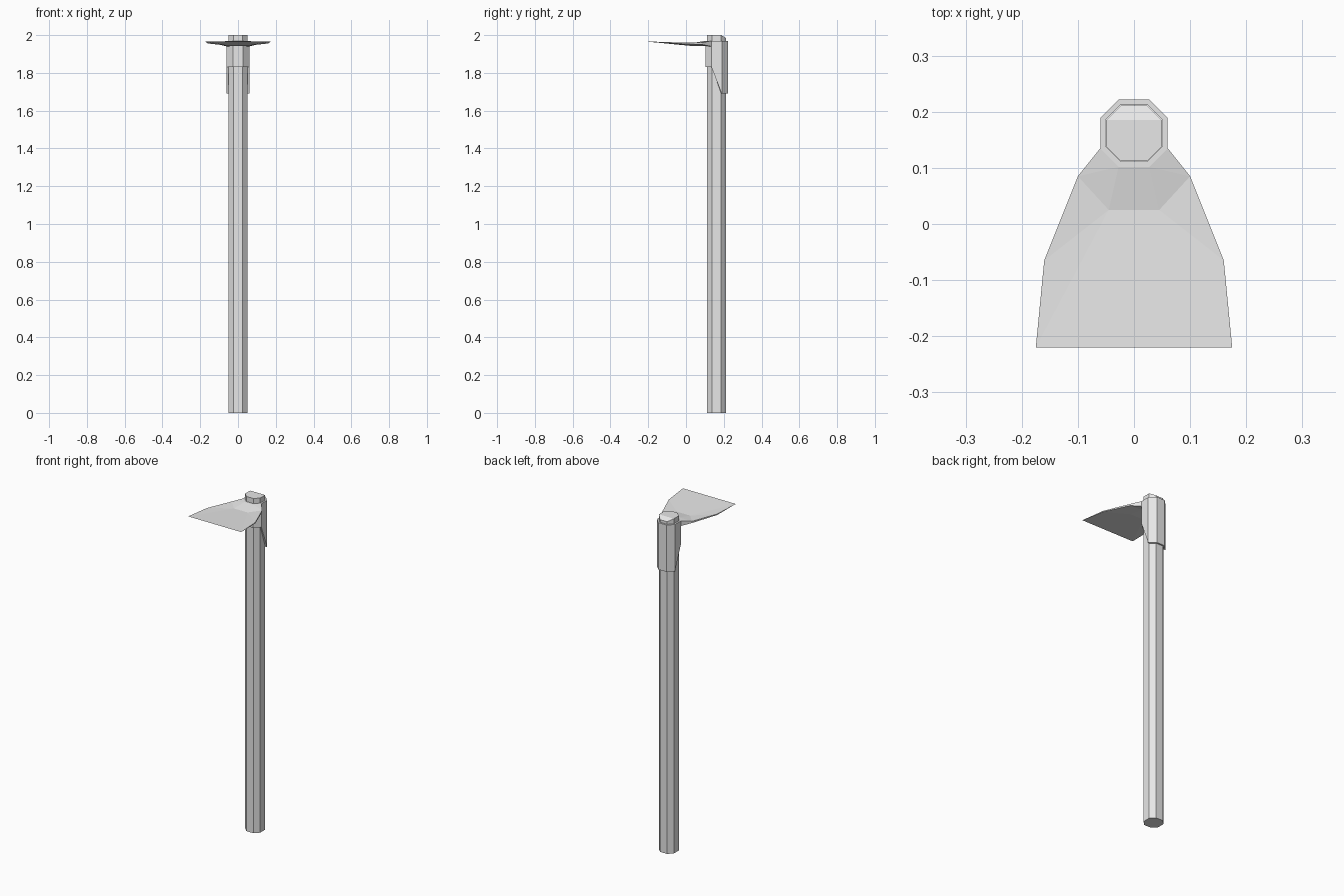
import bpy, bmesh

if "Cube" in bpy.data.objects:
    bpy.data.objects.remove(bpy.data.objects["Cube"])

metal = bpy.data.materials.new("light grey")
metal.diffuse_color = (0.8, 0.8, 0.8, 1)
metal.use_nodes = True
metal.node_tree.nodes["Principled BSDF"].inputs["Base Color"].default_value = metal.diffuse_color


def finish(name, bm):
    bmesh.ops.recalc_face_normals(bm, faces=bm.faces)
    me = bpy.data.meshes.new(name)
    bm.to_mesh(me)
    bm.free()
    me.materials.append(metal)
    ob = bpy.data.objects.new(name, me)
    bpy.context.collection.objects.link(ob)
    return ob


def octagon(r, flat, cy=0.162):
    pts = [(flat, -r), (r, -flat), (r, flat), (flat, r)]
    pts += [(-x, y) for x, y in reversed(pts)]
    return [(x, y + cy) for x, y in pts]


def ring(bm, outline, height):
    return [bm.verts.new((x, y, height(y))) for x, y in outline]


def bridge(bm, a, b):
    n = len(a)
    for i in range(n):
        j = (i + 1) % n
        bm.faces.new((a[i], a[j], b[j], b[i]))


# Octagonal handle, with the back of its top worn down
bm = bmesh.new()
outline = octagon(0.0495, 0.0235)
low = ring(bm, outline, lambda y: 0.0)
high = ring(bm, outline, lambda y: 1.985 if y > 0.2 else 2.0)
bridge(bm, low, high)
bm.faces.new(low)
cap = bm.faces.new(high)
bmesh.ops.triangulate(bm, faces=[cap])
finish("handle", bm)

# Socket around the handle, with a longer skirt at the back
bm = bmesh.new()
outer, inner = octagon(0.06, 0.0275), octagon(0.0505, 0.024)
skirt = lambda y: 1.69 if y > 0.162 else 1.83
top = lambda y: 1.97
rings = [ring(bm, outer, skirt), ring(bm, outer, top),
         ring(bm, inner, top), ring(bm, inner, skirt)]
for i in range(4):
    bridge(bm, rings[i], rings[(i + 1) % 4])
finish("socket", bm)

# Blade: half outline mirrored, thinning to a sharp front edge
half = {  # x, y, top z, bottom z
    "neck": (0.0275, 0.102, 1.97, 1.942),
    "root": (0.06, 0.135, 1.97, 1.94),
    "shoulder": (0.10, 0.085, 1.96, 1.95),
    "middle": (0.045, 0.025, 1.956, 1.943),
    "flare": (0.16, -0.065, 1.962, 1.956),
    "tip": (0.175, -0.22, 1.967, 1.967),
}
bm = bmesh.new()
v = {}
for key, (x, y, zt, zb) in half.items():
    for s in (1, -1):
        v[key, s, 0] = bm.verts.new((s * x, y, zt))
        v[key, s, 1] = v[key, s, 0] if key == "tip" else bm.verts.new((s * x, y, zb))
patches = [("neck", "middle", "shoulder"), ("neck", "shoulder", "root"),
           ("middle", "flare", "shoulder"), ("middle", "tip", "flare")]
for layer in (0, 1):
    for s in (1, -1):
        for p in patches:
            bm.faces.new([v[k, s, layer] for k in p])
    for a, b in (("neck", "middle"), ("middle", "tip")):
        bm.faces.new((v[a, 1, layer], v[a, -1, layer], v[b, -1, layer], v[b, 1, layer]))
for s in (1, -1):
    for a, b in (("neck", "root"), ("root", "shoulder"), ("shoulder", "flare")):
        bm.faces.new((v[a, s, 0], v[b, s, 0], v[b, s, 1], v[a, s, 1]))
    bm.faces.new((v["flare", s, 0], v["tip", s, 0], v["flare", s, 1]))
bm.faces.new([v["neck", 1, 0], v["neck", -1, 0], v["neck", -1, 1], v["neck", 1, 1]])
# The two flat layers meet in one face at the edge
finish("blade", bm)
